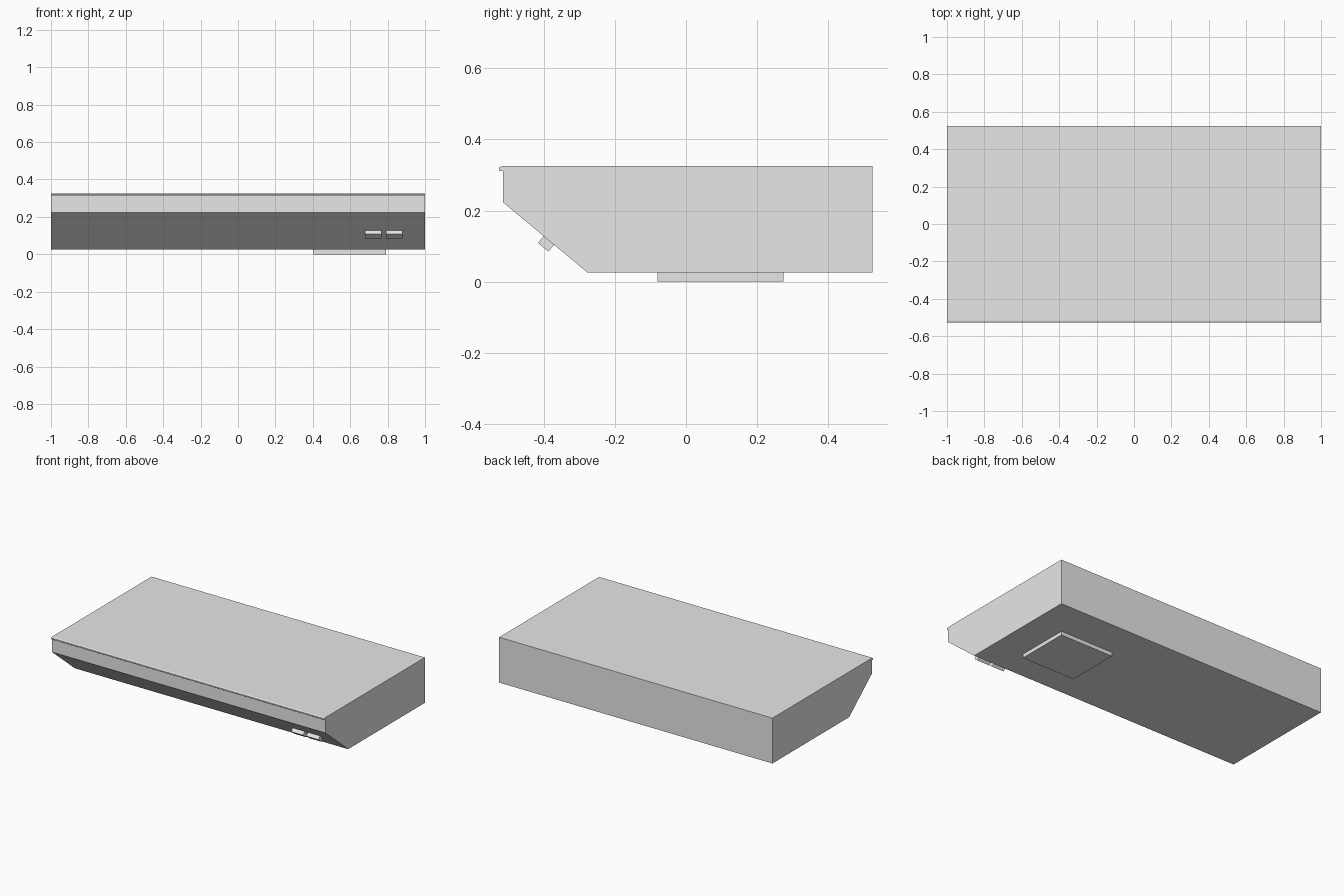
import bpy
import bmesh
from mathutils import Vector

cube = bpy.data.objects.get("Cube")
if cube:
    bpy.data.objects.remove(cube, do_unlink=True)

# One plain metal colour
metal = bpy.data.materials.new("light_grey_metal")
metal.use_nodes = True
colour = (0.8, 0.8, 0.8, 1)
metal.diffuse_color = colour
metal.node_tree.nodes["Principled BSDF"].inputs["Base Color"].default_value = colour


def extrude_profile(name, profile, x0, x1):
    """Sweep a closed (y, z) outline along x from x0 to x1."""
    bm = bmesh.new()
    face = bm.faces.new([bm.verts.new((x0, y, z)) for y, z in profile])
    result = bmesh.ops.extrude_face_region(bm, geom=[face])
    moved = [v for v in result["geom"] if isinstance(v, bmesh.types.BMVert)]
    bmesh.ops.translate(bm, verts=moved, vec=(x1 - x0, 0, 0))
    bmesh.ops.recalc_face_normals(bm, faces=bm.faces)
    mesh = bpy.data.meshes.new(name)
    bm.to_mesh(mesh)
    bm.free()
    mesh.materials.append(metal)
    obj = bpy.data.objects.new(name, mesh)
    bpy.context.collection.objects.link(obj)
    return obj


# Hood body with the sloping lower front
slope_top, slope_bottom = Vector((-0.515, 0.223)), Vector((-0.277, 0.025))
extrude_profile("hood_body", [(-0.515, 0.325), slope_top, slope_bottom,
                              (0.525, 0.025), (0.525, 0.325)], -1, 1)

# Rounded lip along the top front edge
extrude_profile("front_lip", [(-0.515, 0.325), (-0.521, 0.324), (-0.526, 0.321),
                              (-0.526, 0.313), (-0.523, 0.311), (-0.515, 0.311)], -1, 1)

# Raised plate under the body
extrude_profile("bottom_plate", [(-0.08, 0), (0.275, 0),
                                 (0.275, 0.025), (-0.08, 0.025)], 0.4, 0.79)

# Two push buttons standing square to the slope
along = (slope_bottom - slope_top).normalized()
outward = Vector((-along.y, along.x)) * -1
if outward.x > 0:
    outward = -outward
centre = Vector((-0.386, 0.1157))
button = [centre + along * a + outward * o
          for a, o in ((-0.019, 0), (-0.019, 0.025), (0.019, 0.025), (0.019, 0))]
for name, x in (("inner_button", 0.68), ("outer_button", 0.792)):
    extrude_profile(name, button, x, x + 0.088)
